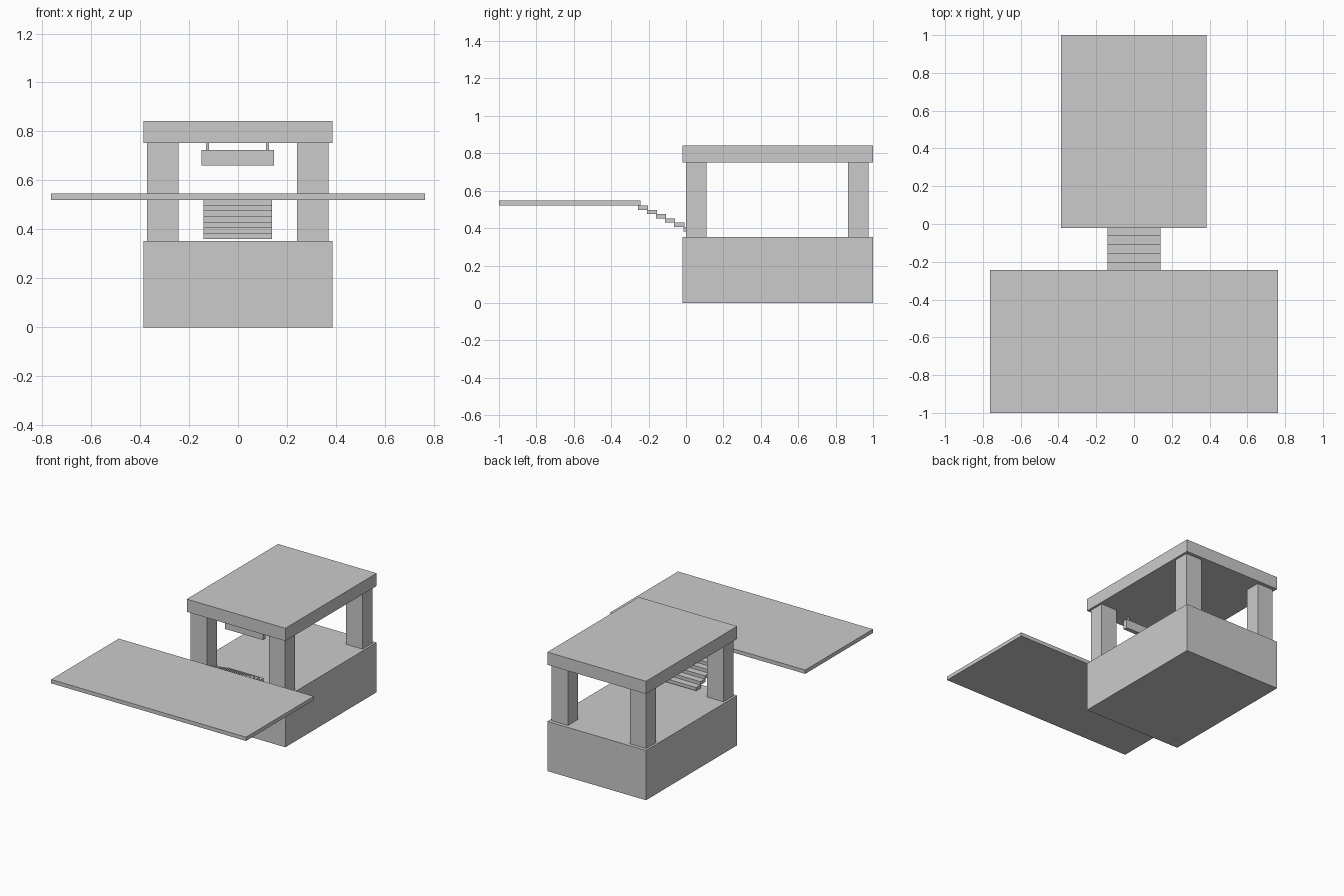
import bpy

if "Cube" in bpy.data.objects:
    bpy.data.objects.remove(bpy.data.objects["Cube"])


def box(name, x0, x1, y0, y1, z0, z1):
    bpy.ops.mesh.primitive_cube_add(size=1, location=((x0 + x1) / 2, (y0 + y1) / 2, (z0 + z1) / 2))
    ob = bpy.context.object
    ob.name = name
    ob.scale = (x1 - x0, y1 - y0, z1 - z0)
    bpy.ops.object.transform_apply(location=False, rotation=False, scale=True)
    return ob


# Base block and roof slab
box("base", -0.387, 0.385, -0.02, 1.0, 0.0, 0.352)
box("roof", -0.387, 0.385, -0.02, 1.0, 0.752, 0.842)

# Four corner pillars
for row, y0 in (("front", 0.0), ("back", 0.865)):
    for side, cx in (("left", -0.307), ("right", 0.305)):
        box(f"{row}_{side}_pillar", cx - 0.064, cx + 0.064, y0, y0 + 0.11, 0.352, 0.752)

# Raised front platform
box("platform", -0.763, 0.763, -1.0, -0.243, 0.52, 0.547)

# Overlapping stair treads descending into the building
for i in range(7):
    y0, top = -0.257 + i * 0.0485, 0.521 - i * 0.023
    box(f"step_{i + 1}", -0.141, 0.139, y0, y0 + 0.054, top - 0.023, top)

# Hanging sign board with two hangers
box("sign_board", -0.15, 0.147, 0.07, 0.1, 0.66, 0.724)
for side, cx in (("left", -0.124), ("right", 0.121)):
    box(f"{side}_sign_hanger", cx - 0.006, cx + 0.006, 0.079, 0.091, 0.724, 0.752)
